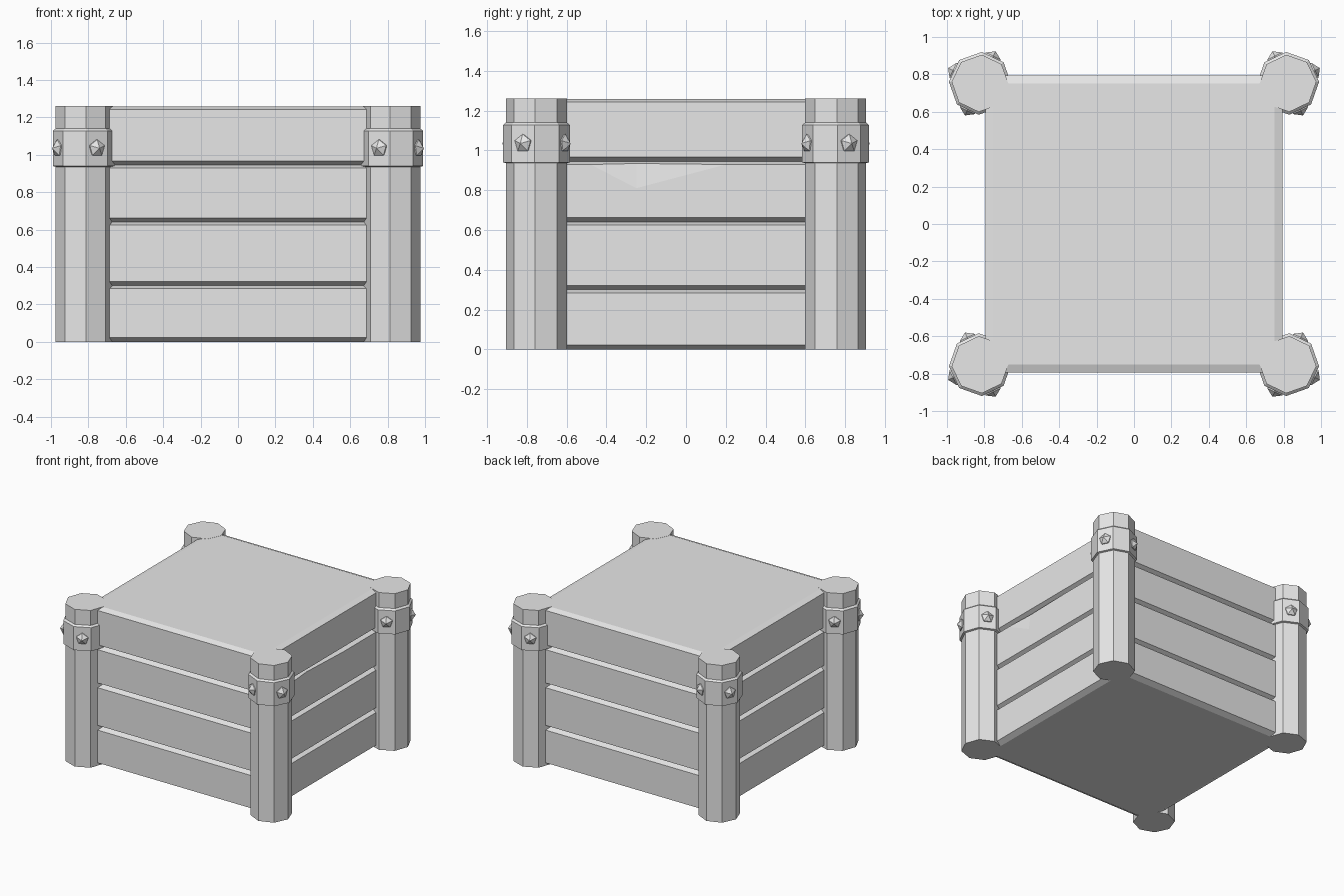
import bpy, bmesh
from math import cos, sin, pi, radians
from mathutils import Matrix, Vector

cube = bpy.data.objects.get("Cube")
if cube:
    bpy.data.objects.remove(cube, do_unlink=True)

grey = bpy.data.materials.new("plain_grey")
grey.use_nodes = True
colour = (0.8, 0.8, 0.8, 1)
grey.diffuse_color = colour
grey.node_tree.nodes["Principled BSDF"].inputs["Base Color"].default_value = colour

HEIGHT = 1.26
POST = Vector((-0.822, -0.752, 0))
TWIST = radians(3)


def finish(name, bm, mirrored=False):
    bmesh.ops.recalc_face_normals(bm, faces=bm.faces)
    mesh = bpy.data.meshes.new(name)
    bm.to_mesh(mesh)
    bm.free()
    mesh.materials.append(grey)
    obj = bpy.data.objects.new(name, mesh)
    bpy.context.collection.objects.link(obj)
    if mirrored:
        mod = obj.modifiers.new("four_corners", "MIRROR")
        mod.use_axis = (True, True, False)
        mod.use_mirror_merge = False
    return obj


def loft(sides, turn, profile, centre):
    """Closed solid from (radius, height) rings."""
    bm = bmesh.new()
    rings = []
    for r, z in profile:
        angles = [turn + 2 * pi * k / sides for k in range(sides)]
        rings.append([bm.verts.new(centre + Vector((r * cos(a), r * sin(a), z))) for a in angles])
    for low, high in zip(rings, rings[1:]):
        for k in range(sides):
            n = (k + 1) % sides
            bm.faces.new((low[k], low[n], high[n], high[k]))
    bm.faces.new(rings[0][::-1])
    bm.faces.new(rings[-1])
    return bm


# Plank walls: four stacked courses with chamfered seams, closed top and bottom
seams = [0, 0.30, 0.64, 0.945, HEIGHT - 0.001]
outer, inner = 0.795 * 2 ** 0.5, 0.752 * 2 ** 0.5
profile = [(inner, 0)]
for low, high in zip(seams, seams[1:]):
    profile += [(outer, low + 0.022), (outer, high - 0.016), (inner, high)]
walls = finish("plank_walls", loft(4, pi / 4, profile, Vector()))

# Shallow chip in the upper edge of one side plank
tip = Vector((0.78, -0.25, 0.94))
corners = [Vector((0.795, y, z)) for y, z in ((-0.48, 0.929), (0.2, 0.929), (-0.25, 0.81))]
bm = bmesh.new()
for p in [tip] + [tip + (c - tip) * 1.4 for c in corners]:
    bm.verts.new(p)
bmesh.ops.convex_hull(bm, input=bm.verts)
cutter = finish("chip_cutter", bm)
cutter.hide_render = True
cutter.hide_set(True)
chip = walls.modifiers.new("chip", "BOOLEAN")
chip.operation = "DIFFERENCE"
chip.solver = "EXACT"
chip.object = cutter

# Octagonal corner posts
finish("corner_posts", loft(8, TWIST, [(0.153, 0), (0.153, HEIGHT)], POST), True)

# Bands around the posts
band = [(0.15, 0.935), (0.168, 0.94), (0.168, 1.128), (0.15, 1.143)]
finish("post_bands", loft(8, TWIST, band, POST), True)

# Faceted studs on three faces of each band
bm = bmesh.new()
up = Vector((0, 0, 1))
for degrees in (112.5, 202.5, 292.5):
    a = radians(degrees) + TWIST
    out = Vector((cos(a), sin(a), 0))
    place = Matrix((up, out.cross(up), out)).transposed().to_4x4()
    place.translation = POST + out * 0.138 + up * 1.035
    bmesh.ops.create_icosphere(bm, subdivisions=1, radius=0.052, matrix=place)
finish("band_studs", bm, True)
